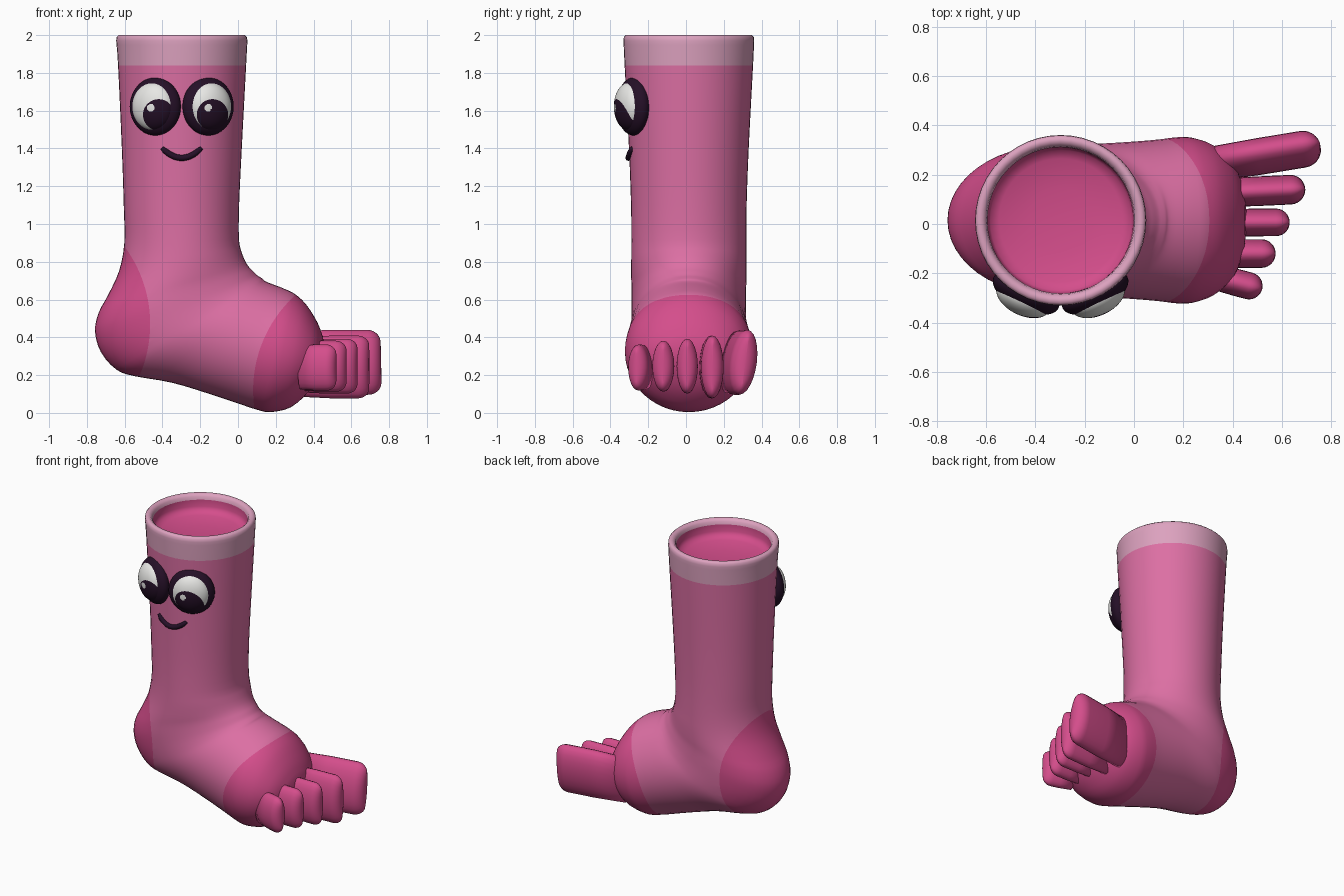
import bpy, bmesh, math
from mathutils import Vector, Matrix

if "Cube" in bpy.data.objects:
    bpy.data.objects.remove(bpy.data.objects["Cube"])


def material(name, rgb):
    m = bpy.data.materials.new(name)
    m.diffuse_color = (*rgb, 1)
    m.use_nodes = True
    m.node_tree.nodes["Principled BSDF"].inputs["Base Color"].default_value = m.diffuse_color
    return m


PINK = material("sock pink", (0.72, 0.16, 0.37))
DEEP = material("deep pink", (0.66, 0.075, 0.26))
PALE = material("pale pink", (0.72, 0.36, 0.52))
DARK = material("dark plum", (0.018, 0.005, 0.02))
WHITE = material("eye white", (0.8, 0.8, 0.78))


def finish(bm, name, mats):
    bmesh.ops.recalc_face_normals(bm, faces=bm.faces)
    for f in bm.faces:
        f.smooth = True
    me = bpy.data.meshes.new(name)
    bm.to_mesh(me)
    bm.free()
    for m in mats:
        me.materials.append(m)
    ob = bpy.data.objects.new(name, me)
    bpy.context.collection.objects.link(ob)
    return ob


def loft(rings, first=None, last=None):
    """Skin a list of point rings, optionally closing the ends with a pole."""
    bm = bmesh.new()
    loops = [[bm.verts.new(p) for p in r] for r in rings]
    n = len(loops[0])
    for a, b in zip(loops, loops[1:]):
        for i in range(n):
            j = (i + 1) % n
            bm.faces.new((a[i], a[j], b[j], b[i]))
    for pole, loop in ((first, loops[0]), (last, loops[-1])):
        if pole:
            v = bm.verts.new(pole)
            for i in range(n):
                bm.faces.new((loop[i], loop[(i + 1) % n], v))
    return bm


def cut_paint(bm, inside, index):
    """Cut the mesh along inside(p) = 0 and paint the faces where it is negative."""
    new = []
    for e in list(bm.edges):
        a, b = e.verts
        fa, fb = inside(a.co), inside(b.co)
        if fa * fb < 0:
            t = fa / (fa - fb)
            if 0.001 < t < 0.999:
                new.append(bmesh.utils.edge_split(e, a, t)[1])
    bmesh.ops.connect_verts(bm, verts=new)
    for f in bm.faces:
        if inside(f.calc_center_median()) < 0:
            f.material_index = index


def smooth_rows(rows, steps):
    """Catmull-Rom interpolation through rows of numbers."""
    out = []
    for i in range(len(rows) - 1):
        p = [rows[max(0, min(len(rows) - 1, i + k))] for k in (-1, 0, 1, 2)]
        for s in range(steps):
            t = s / steps
            out.append([0.5 * (2 * b + (c - a) * t + (2 * a - 5 * b + 4 * c - d) * t * t
                               + (3 * b - a - 3 * c + d) * t ** 3) for a, b, c, d in zip(*p)])
    return out + [list(rows[-1])]


def ring(ax, az, bx, bz, w, n=48):
    """Ellipse between a front point A and a back point B, half-width w in y."""
    c, s = Vector(((ax + bx) / 2, 0.015, (az + bz) / 2)), Vector(((ax - bx) / 2, 0, (az - bz) / 2))
    return [c + s * math.cos(2 * math.pi * i / n) + Vector((0, w * math.sin(2 * math.pi * i / n), 0))
            for i in range(n)]


# Sock body: rolled rim, leg, ankle fan around the instep, foot
rim = [(0, 1.96, -.595, 1.96, .297), (.004, 1.985, -.6, 1.985, .302), (.02, 2, -.615, 2, .317),
       (.036, 2, -.633, 2, .334), (.047, 1.99, -.643, 1.99, .344)]
sections = [
    (.05, 1.97, -.645, 1.97, .346), (.043, 1.84, -.635, 1.84, .34), (.02, 1.4, -.615, 1.4, .317),
    (.006, 1.1, -.605, 1.1, .306), (.005, .92, -.602, .9, .304), (.02, .85, -.63, .75, .305),
    (.04, .80, -.69, .62, .305), (.06, .77, -.738, .53, .303), (.08, .75, -.757, .43, .303),
    (.10, .73, -.725, .32, .303), (.115, .72, -.645, .23, .305), (.13, .71, -.55, .195, .308),
    (.14, .70, -.35, .16, .313), (.16, .69, -.15, .10, .32), (.2, .675, 0, .05, .328),
    (.25, .655, .1, .017, .337), (.3, .63, .17, .004, .335), (.36, .575, .28, .03, .305),
    (.42, .48, .38, .12, .235), (.45, .40, .44, .235, .13)]
body = loft([ring(*r) for r in rim + smooth_rows(sections, 3)], last=(.46, .015, .32))
cut_paint(body, lambda p: 1.84 - p.z, 1)                                    # cuff
cut_paint(body, lambda p: math.hypot(p.x + 1.155, p.z - .47) - .69
          if p.z < 1.3 else 1, 2)                                           # heel patch
cut_paint(body, lambda p: math.hypot(p.x - .758, p.z - .12) - .678
          if p.z < .75 else 1, 2)                                           # toe patch
finish(body, "sock_body", [PINK, PALE, DEEP])

# Dished lining inside the opening
lining = [(.297, 1.965), (.296, 1.92), (.285, 1.895), (.25, 1.88), (.13, 1.863)]
finish(loft([ring(-.298 + r, z, -.298 - r, z, r) for r, z in lining], last=(-.298, .015, 1.857)),
       "sock_lining", [DEEP])


# Toes: tall elliptical fingers with rounded tips
def toe(name, base, tip, w, h, z, lean=0):
    b, t = Vector((*base, z)), Vector((*tip, z))
    d = (t - b).normalized()
    side = Vector((-d.y, d.x, 0))
    stations = [(b, w * .95, h * .95), (b.lerp(t, .45), w, h)]
    for k in range(7):
        a = math.radians(k * 14)
        stations.append((t - d * w * (1 - math.sin(a)), w * math.cos(a), h - w * .9 * (1 - math.cos(a))))
    rings = []
    for c, sw, sh in stations:
        rings.append([c + side * (sw * math.cos(u) + lean * sh * math.sin(u)) + Vector((0, 0, sh * math.sin(u)))
                      for u in [2 * math.pi * i / 24 for i in range(24)]])
    finish(loft(rings, first=b, last=t), name, [DEEP])


toe("little_toe", (.33, -.215), (.52, -.265), .055, .122, .24)
toe("fourth_toe", (.33, -.12), (.575, -.12), .058, .135, .247)
toe("middle_toe", (.33, .005), (.632, .007), .056, .145, .247)
toe("second_toe", (.33, .125), (.695, .142), .06, .166, .243)
toe("big_toe", (.30, .24), (.757, .315), .072, .172, .268, .12)


# Eyes: dark lens with a bulging white and a painted pupil
def ellipsoid(angle, reach, scale):
    n = Vector((math.sin(angle), -math.cos(angle), 0))
    m = (Matrix.Translation(Vector((-.298, .015, 1.622)) + n * reach)
         @ Matrix.Rotation(angle, 4, 'Z') @ Matrix.Diagonal((*scale, 1)))
    bm = bmesh.new()
    bmesh.ops.create_uvsphere(bm, u_segments=48, v_segments=32, radius=1, matrix=m)
    return bm


for name, s, px, gx in (("left", -1, -.42, -.462), ("right", 1, -.135, -.157)):
    angle = s * math.radians(25.5)
    finish(ellipsoid(angle, .325, (.146, .072, .153)), name + "_eye_rim", [DARK])
    eye = ellipsoid(angle, .35, (.118, .07, .127))
    cut_paint(eye, lambda p: math.hypot(p.x - px, p.z - 1.578) - .083 if p.y < -.2 else 1, 1)
    cut_paint(eye, lambda p: math.hypot(p.x - gx, p.z - 1.615) - .021 if p.y < -.2 else 1, 0)
    for f in eye.faces:                                                     # highlight back to white
        c = f.calc_center_median()
        if math.hypot(c.x - gx, c.z - 1.615) < .021:
            f.material_index = 0
    finish(eye, name + "_eye", [WHITE, DARK])

# Smile: thin tube following the leg surface
rings = []
for k in range(17):
    t = k / 8 - 1
    x, z = .105 * t, 1.35 + .053 * t * t
    c = Vector((x - .298, .015 - math.sqrt(.317 ** 2 - x * x) - .003, z))
    nrm = Vector((-.106 * t, 0, .105)).normalized()
    r = .016 * (1 - .4 * abs(t) ** 8)
    rings.append([c + nrm * r * math.cos(u) + Vector((0, r * math.sin(u), 0))
                  for u in [math.pi * i / 5 for i in range(10)]])
ends = [sum(r, Vector()) / 10 for r in (rings[0], rings[-1])]
finish(loft(rings, first=ends[0], last=ends[1]), "smile", [DARK])
